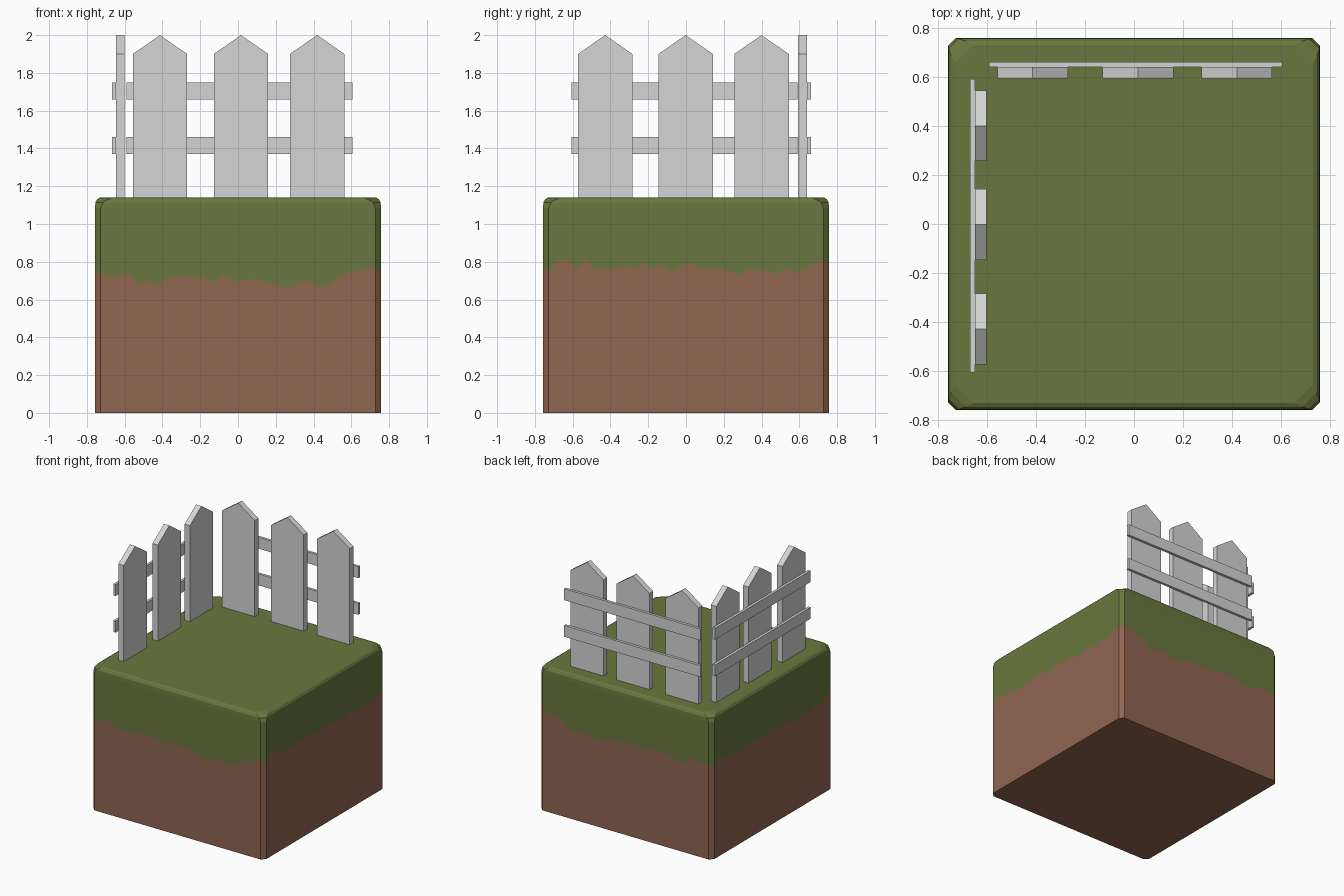
import bpy, bmesh, math
from mathutils import Matrix, Vector

if "Cube" in bpy.data.objects:
    bpy.data.objects.remove(bpy.data.objects["Cube"])


def srgb(r, g, b):
    def lin(c):
        c /= 255
        return c / 12.92 if c <= 0.04045 else ((c + 0.055) / 1.055) ** 2.4
    return (lin(r), lin(g), lin(b), 1)


def material(name, rgb):
    m = bpy.data.materials.new(name)
    m.diffuse_color = srgb(*rgb)
    m.use_nodes = True
    m.node_tree.nodes["Principled BSDF"].inputs["Base Color"].default_value = m.diffuse_color
    return m


GRASS = material("grass green", (105, 119, 61))
DIRT = material("dirt brown", (144, 102, 80))
WOOD = material("fence grey", (213, 213, 213))


def add_object(name, bm, mats):
    bmesh.ops.remove_doubles(bm, verts=bm.verts, dist=1e-5)
    bmesh.ops.recalc_face_normals(bm, faces=bm.faces)
    me = bpy.data.meshes.new(name)
    bm.to_mesh(me)
    bm.free()
    for m in mats:
        me.materials.append(m)
    ob = bpy.data.objects.new(name, me)
    bpy.context.collection.objects.link(ob)
    return ob


# ---- ground block: chamfered square with a ragged grass edge ----
FRONT = [74, 71, 73, 74, 68, 70, 68, 71, 72, 73, 71, 72, 69, 73, 70,
         70, 71, 70, 68, 67, 66, 69, 70, 67, 67, 71, 74, 75, 76, 78]
RIGHT = [75, 81, 81, 76, 82, 75, 77, 76, 78, 76, 79, 77, 78, 74, 78,
         79, 76, 76, 77, 75, 73, 76, 75, 76, 73, 77, 74, 76, 79, 80]
SIDES = [FRONT, RIGHT, [z + 2 for z in reversed(FRONT)], [z - 3 for z in RIGHT]]
# rings of the rounded top: height, half width, corner chamfer
RINGS = [(1.085, 0.757, 0.03), (1.115, 0.755, 0.04), (1.132, 0.745, 0.06), (1.14, 0.73, 0.075)]


def turn(k, x, y, z):
    return Matrix.Rotation(k * math.pi / 2, 3, 'Z') @ Vector((x, y, z))


def ring(z, r, c):
    return [turn(k, s * (r - c), -r, z) for k in range(4) for s in (-1, 1)]


bm = bmesh.new()


def face(points, mat):
    f = bm.faces.new([bm.verts.new(p) for p in points])
    f.material_index = mat


low, high = ring(0, 0.757, 0.03), ring(*RINGS[0])
edges = []
for k, zs in enumerate(SIDES):
    n = len(zs) - 1
    edges.append([turn(k, -0.727 + 1.454 * i / n, -0.757, z / 100) for i, z in enumerate(zs)])
for k in range(4):
    a, b, c = 2 * k, 2 * k + 1, (2 * k + 2) % 8
    jag, nxt = edges[k], edges[(k + 1) % 4]
    face([low[a], low[b]] + jag[::-1], 1)
    face(jag + [high[b], high[a]], 0)
    # narrow corner strips
    face([low[b], low[c], nxt[0], jag[-1]], 1)
    face([jag[-1], nxt[0], high[c], high[b]], 0)
# rounded rim, top and underside
for lo, hi in zip(RINGS, RINGS[1:]):
    p, q = ring(*lo), ring(*hi)
    for i in range(8):
        j = (i + 1) % 8
        face([p[i], p[j], q[j], q[i]], 0)
face(ring(*RINGS[-1]), 0)
face(low[::-1], 1)
add_object("ground_block", bm, [GRASS, DIRT])


# ---- fence: profiles in the xz plane pushed back along y ----
def board(name, profile, y0, y1, placement):
    bm = bmesh.new()
    f = bm.faces.new([bm.verts.new((x, y0, z)) for x, z in profile])
    out = bmesh.ops.extrude_face_region(bm, geom=[f], use_keep_orig=True)
    moved = [v for v in out["geom"] if isinstance(v, bmesh.types.BMVert)]
    bmesh.ops.translate(bm, verts=moved, vec=(0, y1 - y0, 0))
    bm.transform(placement)
    add_object(name, bm, [WOOD])


def fence(side, centres, placement):
    for i, x in enumerate(centres):
        l, r = x - 0.144, x + 0.144
        board(f"{side}_picket_{i + 1}",
              [(l, 1.135), (r, 1.135), (r, 1.9), (x, 2.0), (l, 1.9)], 0.593, 0.64, placement)
    for name, z in (("lower", 1.37), ("upper", 1.66)):
        board(f"{side}_{name}_rail",
              [(-0.59, z), (0.605, z), (0.605, z + 0.09), (-0.59, z + 0.09)], 0.64, 0.661, placement)


fence("back_fence", (-0.413, 0.016, 0.419), Matrix.Identity(4))
fence("left_fence", (-0.413, 0.013, 0.415),
      Matrix.Translation((-0.007, -0.015, 0)) @ Matrix.Rotation(math.pi / 2, 4, 'Z'))
